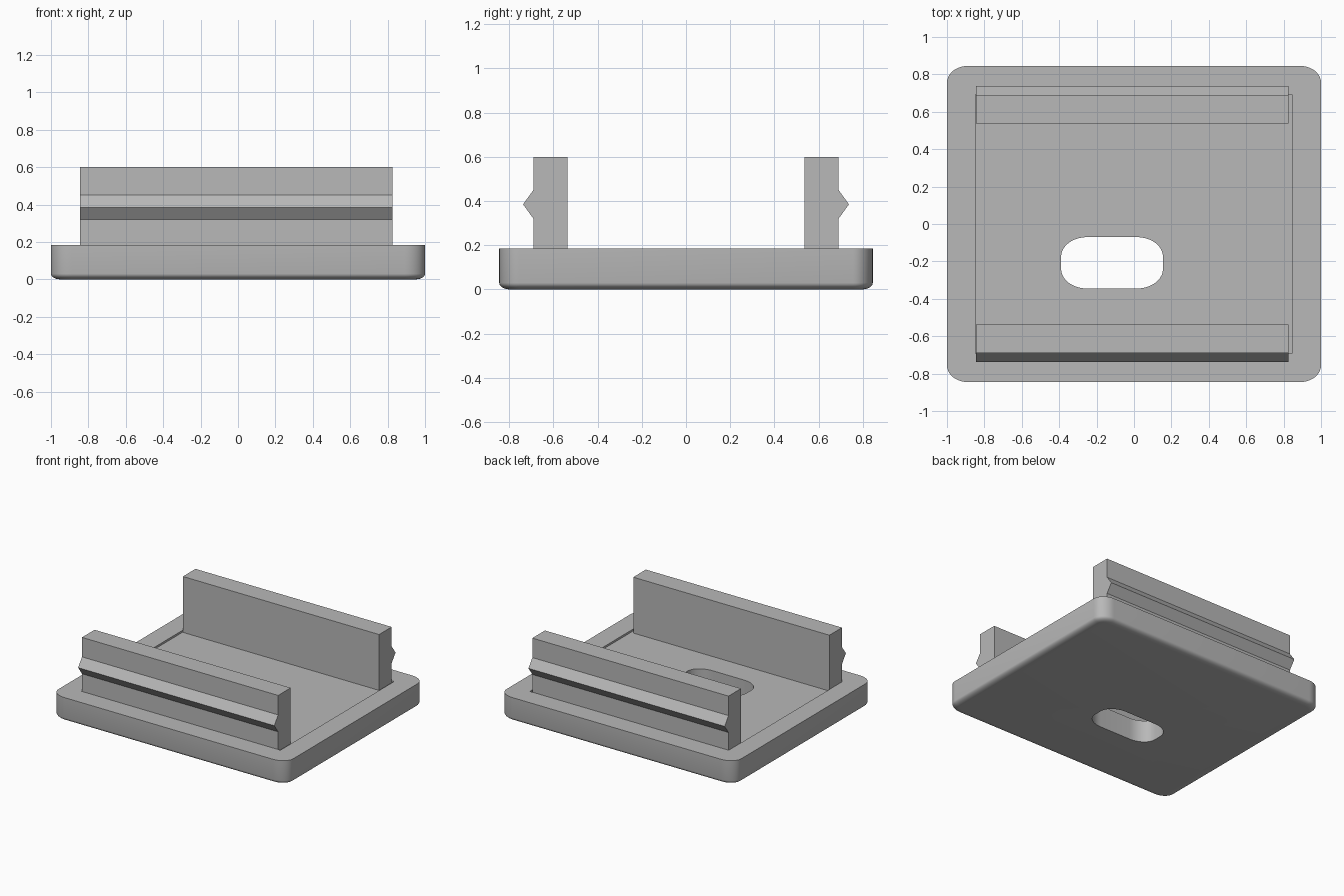
import bpy, bmesh, math

cube = bpy.data.objects.get("Cube")
if cube:
    bpy.data.objects.remove(cube, do_unlink=True)

grey = bpy.data.materials.new("plain grey")
grey.use_nodes = True
colour = (0.48, 0.48, 0.48, 1)
grey.diffuse_color = colour
grey.node_tree.nodes["Principled BSDF"].inputs["Base Color"].default_value = colour

TOP = 0.185
FLOOR = 0.17


def rounded_outline(x0, x1, y0, y1, rx, ry, steps=10):
    """Counter-clockwise rectangle with elliptical corners."""
    corners = [(x1 - rx, y1 - ry), (x0 + rx, y1 - ry),
               (x0 + rx, y0 + ry), (x1 - rx, y0 + ry)]
    points = []
    for i, (cx, cy) in enumerate(corners):
        for k in range(steps + 1):
            a = math.pi / 2 * (i + k / steps)
            points.append((cx + rx * math.cos(a), cy + ry * math.sin(a)))
    return points


def loft(name, rings):
    """Solid through a stack of matching rings, capped at both ends."""
    bm = bmesh.new()
    loops = [[bm.verts.new(p) for p in ring] for ring in rings]
    n = len(loops[0])
    for low, high in zip(loops, loops[1:]):
        for i in range(n):
            j = (i + 1) % n
            bm.faces.new((low[i], low[j], high[j], high[i]))
    bm.faces.new(loops[0][::-1])
    bm.faces.new(loops[-1])
    bmesh.ops.recalc_face_normals(bm, faces=bm.faces)
    mesh = bpy.data.meshes.new(name)
    bm.to_mesh(mesh)
    bm.free()
    mesh.materials.append(grey)
    obj = bpy.data.objects.new(name, mesh)
    bpy.context.collection.objects.link(obj)
    return obj


def activate(obj):
    bpy.ops.object.select_all(action='DESELECT')
    obj.select_set(True)
    bpy.context.view_layer.objects.active = obj


def cut(target, cutter):
    mod = target.modifiers.new("cut", 'BOOLEAN')
    mod.operation = 'DIFFERENCE'
    mod.solver = 'EXACT'
    mod.object = cutter
    activate(target)
    bpy.ops.object.modifier_apply(modifier=mod.name)
    bpy.data.objects.remove(cutter, do_unlink=True)


def at(points, z):
    return [(x, y, z) for x, y in points]


# Base plate with rounded corners and a softened bottom edge
rings = []
for k in range(7):
    a = math.pi / 2 * k / 6
    inset = 0.05 * (1 - math.sin(a))
    z = 0.03 * (1 - math.cos(a))
    rings.append(at(rounded_outline(-1 + inset, 1 - inset, -0.845 + inset, 0.845 - inset,
                                    0.11 - inset, 0.09 - inset), z))
rings.append(at(rounded_outline(-1, 1, -0.845, 0.845, 0.11, 0.09), TOP))
base = loft("base_plate", rings)

# Shallow recess in the top
recess = [(-0.848, -0.692), (0.845, -0.692), (0.845, 0.692), (-0.848, 0.692)]
cut(base, loft("recess_cutter", [at(recess, FLOOR), at(recess, 0.5)]))

# Rounded slot through the plate
slot = rounded_outline(-0.39, 0.155, -0.345, -0.07, 0.14, 0.105)
cut(base, loft("slot_cutter", [at(slot, -0.2), at(slot, 0.5)]))
activate(base)
bpy.ops.object.shade_smooth_by_angle(angle=math.radians(35))

# Upright rails with a pointed ridge along the outer face
profile = [(0.537, FLOOR), (0.69, FLOOR), (0.69, 0.32), (0.737, 0.385),
           (0.69, 0.45), (0.69, 0.6), (0.537, 0.6)]
for name, side in (("front_rail", -1), ("back_rail", 1)):
    loft(name, [[(x, side * y, z) for y, z in profile] for x in (-0.845, 0.825)])
